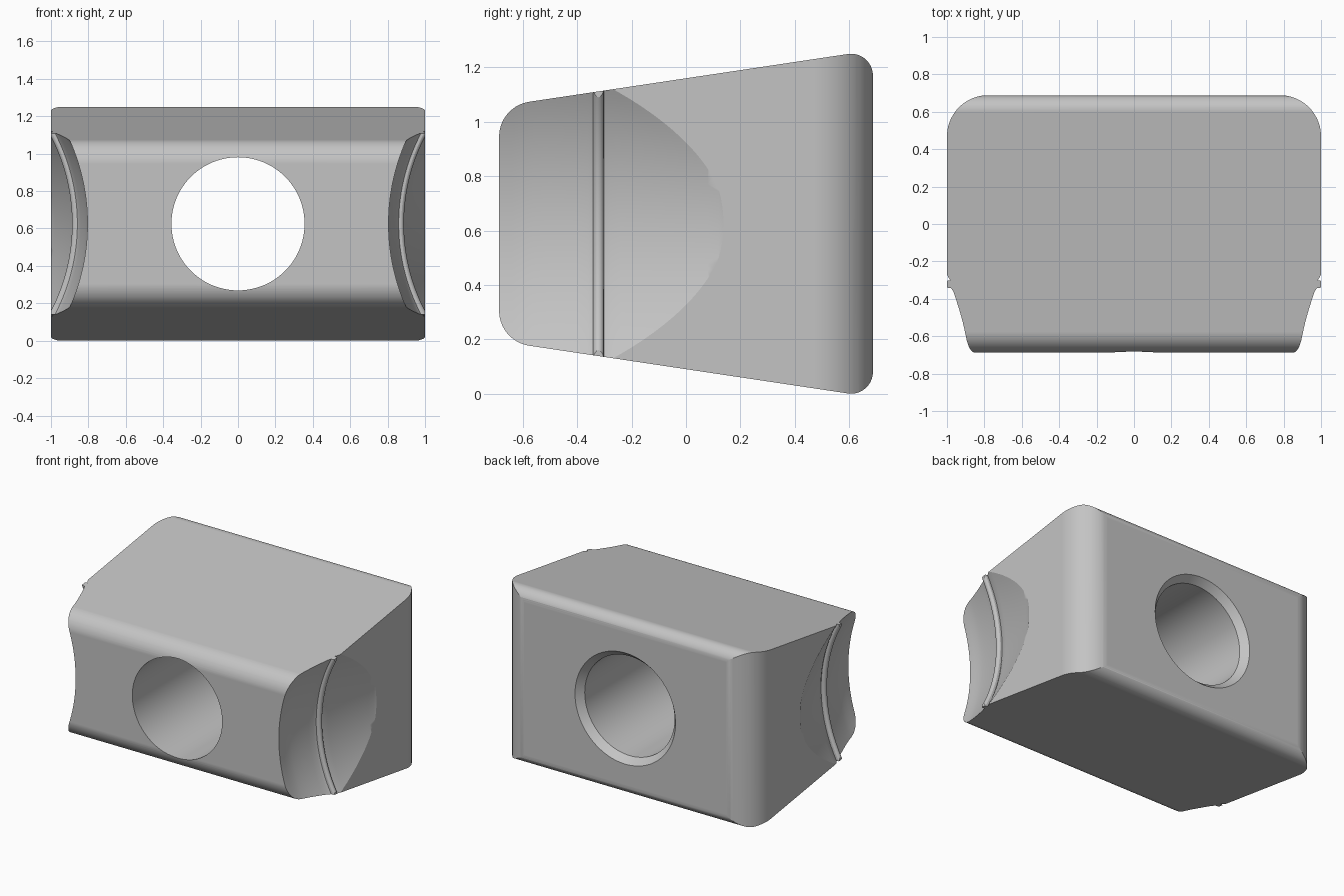
import bpy, bmesh, math
from mathutils import Vector, Matrix

cube = bpy.data.objects.get("Cube")
if cube:
    bpy.data.objects.remove(cube)

MID_Z = 0.625
HALF_Y = 0.6875

grey = bpy.data.materials.new("light_grey")
grey.use_nodes = True
grey.diffuse_color = (0.55, 0.55, 0.55, 1)
grey.node_tree.nodes["Principled BSDF"].inputs["Base Color"].default_value = (0.55, 0.55, 0.55, 1)


def fillet(corners, steps=14):
    """Round each (a, b, radius) corner of a closed outline."""
    out = []
    for i, (a, b, r) in enumerate(corners):
        p = Vector((a, b))
        if r == 0:
            out.append(p)
            continue
        u = (Vector(corners[i - 1][:2]) - p).normalized()
        v = (Vector(corners[(i + 1) % len(corners)][:2]) - p).normalized()
        half = u.angle(v) / 2
        centre = p + (u + v).normalized() * r / math.sin(half)
        start = p + u * r / math.tan(half) - centre
        end = p + v * r / math.tan(half) - centre
        sweep = math.pi - 2 * half
        for k in range(steps + 1):
            t = k / steps
            out.append(centre + (start * math.sin((1 - t) * sweep)
                                 + end * math.sin(t * sweep)) / math.sin(sweep))
    return out


def make_object(name, bm):
    bmesh.ops.recalc_face_normals(bm, faces=bm.faces)
    mesh = bpy.data.meshes.new(name)
    bm.to_mesh(mesh)
    bm.free()
    mesh.materials.append(grey)
    obj = bpy.data.objects.new(name, mesh)
    bpy.context.collection.objects.link(obj)
    return obj


def prism(name, outline, place, low, high):
    """Extrude an outline; place(a, b, h) gives the 3D position."""
    bm = bmesh.new()
    rings = [[bm.verts.new(place(p.x, p.y, h)) for p in outline] for h in (low, high)]
    bm.faces.new(rings[0])
    bm.faces.new(rings[1])
    n = len(outline)
    for i in range(n):
        j = (i + 1) % n
        bm.faces.new((rings[0][i], rings[0][j], rings[1][j], rings[1][i]))
    return make_object(name, bm)


def lathe_y(name, profile, axis_x, segments):
    """Solid of revolution about a y-parallel axis; profile is (y, radius)."""
    bm = bmesh.new()
    rings = []
    for y, r in profile:
        rings.append([bm.verts.new((axis_x + r * math.cos(2 * math.pi * k / segments), y,
                                    MID_Z + r * math.sin(2 * math.pi * k / segments)))
                      for k in range(segments)])
    for a, b in zip(rings, rings[1:]):
        for k in range(segments):
            j = (k + 1) % segments
            bm.faces.new((a[k], a[j], b[j], b[k]))
    bm.faces.new(rings[0])
    bm.faces.new(rings[-1])
    return make_object(name, bm)


def boolean(target, cutter, operation):
    cutter.hide_render = True
    mod = target.modifiers.new("cut", 'BOOLEAN')
    mod.operation = operation
    mod.solver = 'EXACT'
    mod.object = cutter
    bpy.context.view_layer.objects.active = target
    bpy.ops.object.modifier_apply(modifier=mod.name)
    bpy.data.objects.remove(cutter)


# Wedge body: rounded side profile extruded across the width
side = fillet([(-HALF_Y, MID_Z - 0.432, 0.13), (HALF_Y, MID_Z - 0.638, 0.08),
               (HALF_Y, MID_Z + 0.638, 0.08), (-HALF_Y, MID_Z + 0.432, 0.13)])
body = prism("wedge_body", side, lambda a, b, h: (h, a, b), -1.2, 1.2)

# Rounded rear corners in plan
back = HALF_Y + 0.001
plan = fillet([(-1, -1, 0), (1, -1, 0), (1, back, 0.22), (-1, back, 0.22)], 20)
boolean(body, prism("plan_cutter", plan, lambda a, b, h: (a, b, h), -0.5, 2), 'INTERSECT')

# Curved side recesses, each with a rounded raised rib
AXIS = 1.9
RIB_Y, RIB_R = -0.322, 0.02


def recess_x(y):
    """Mid-height x of the recess surface."""
    return 0.805 + 0.285 * max(0, y + 0.6) ** 1.3 if y < 0.14 else 1.0 + 0.55 * (y - 0.14)


ys = [-0.8 + 0.04 * i for i in range(27)]
recess = [(y, AXIS - recess_x(y)) for y in ys if abs(y - RIB_Y) > RIB_R + 0.005]
base = recess_x(RIB_Y)
for k in range(11):
    t = math.pi * k / 10
    recess.append((RIB_Y - RIB_R * math.cos(t), AXIS - base - 0.008 * (0 < k < 10) - RIB_R * math.sin(t)))
recess.sort(key=lambda p: p[0])
for s in (1, -1):
    boolean(body, lathe_y("recess_cutter", recess, s * AXIS, 240), 'DIFFERENCE')

# Through hole with a chamfered rear rim
hole = [(-1, 0.356), (HALF_Y - 0.05, 0.356), (HALF_Y, 0.398), (HALF_Y + 0.1, 0.482)]
boolean(body, lathe_y("hole_cutter", hole, 0, 96), 'DIFFERENCE')

# Smooth curved surfaces, crisp edges
bpy.ops.object.select_all(action='DESELECT')
body.select_set(True)
bpy.context.view_layer.objects.active = body
bpy.ops.object.shade_smooth_by_angle(angle=math.radians(22))
normals = body.modifiers.new("even_normals", 'WEIGHTED_NORMAL')
normals.keep_sharp = True
